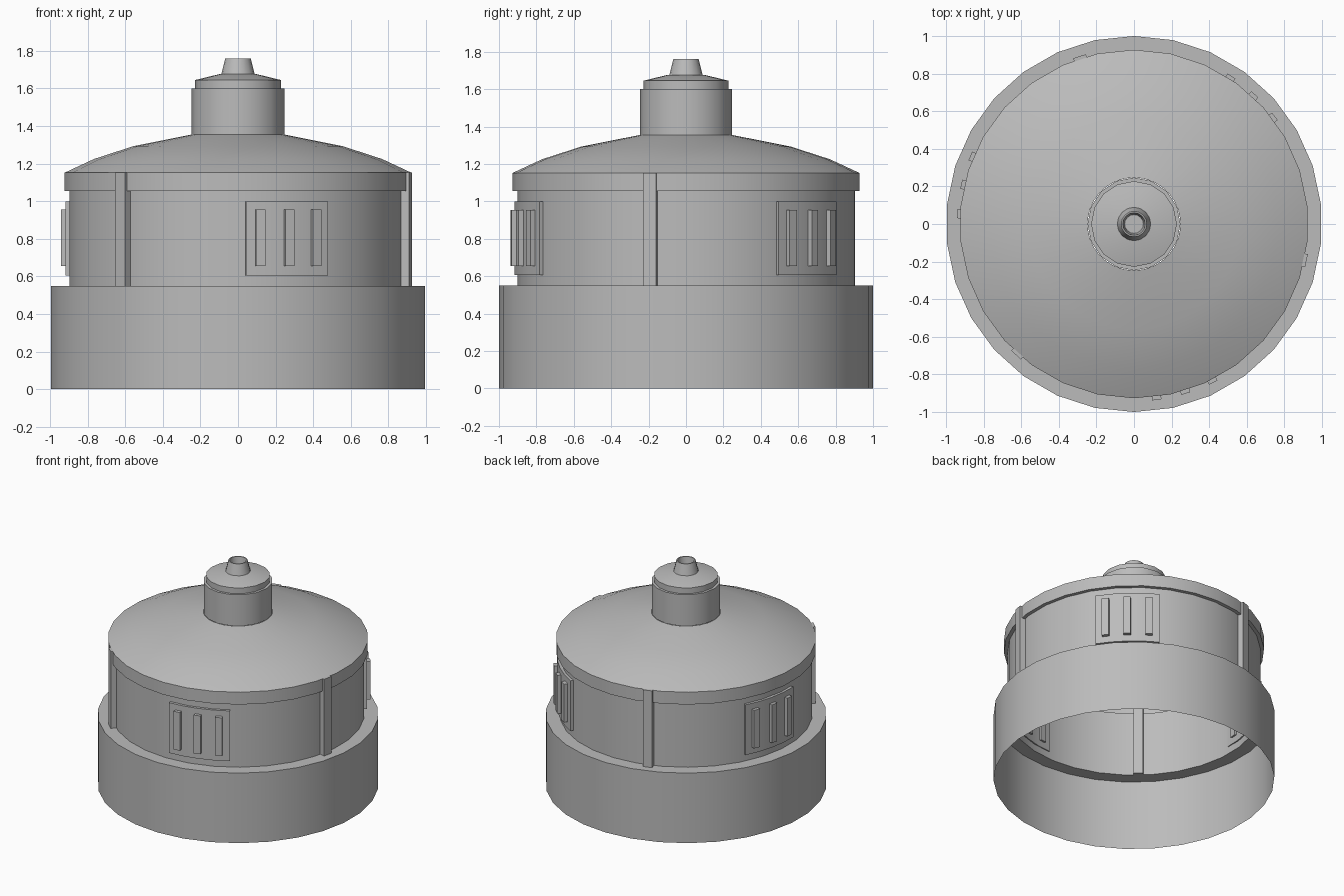
import bpy, bmesh, math

if "Cube" in bpy.data.objects:
    bpy.data.objects.remove(bpy.data.objects["Cube"])

GREY = (0.5, 0.5, 0.5, 1)
mat = bpy.data.materials.new("plain_grey")
mat.use_nodes = True
mat.diffuse_color = GREY
mat.node_tree.nodes["Principled BSDF"].inputs["Base Color"].default_value = GREY


def polar(r, angle, z):
    return (r * math.cos(angle), r * math.sin(angle), z)


def finish(name, bm):
    mesh = bpy.data.meshes.new(name)
    bm.to_mesh(mesh)
    bm.free()
    mesh.materials.append(mat)
    ob = bpy.data.objects.new(name, mesh)
    bpy.context.collection.objects.link(ob)
    bpy.ops.object.select_all(action="DESELECT")
    ob.select_set(True)
    bpy.context.view_layer.objects.active = ob
    bpy.ops.object.shade_smooth_by_angle(angle=math.radians(30))
    return ob


def lathe(name, profile, sides, closed_top=False):
    """Spin a bottom-to-top (radius, z) profile, with one corner on +y."""
    bm = bmesh.new()
    rings = []
    for r, z in profile:
        rings.append([bm.verts.new(polar(r, math.pi / 2 + math.tau * i / sides, z))
                      for i in range(sides)])
    for low, high in zip(rings, rings[1:]):
        for i in range(sides):
            j = (i + 1) % sides
            bm.faces.new((low[i], low[j], high[j], high[i]))
    if closed_top:
        bm.faces.new(rings[-1])
    return finish(name, bm)


def curved_block(name, centre, half_angle, r_in, r_out, z0, z1, steps):
    """Solid block that follows the drum wall."""
    bm = bmesh.new()
    rows = []
    for i in range(steps + 1):
        a = math.radians(centre + half_angle * (2 * i / steps - 1))
        rows.append([bm.verts.new(polar(r, a, z))
                     for r, z in ((r_in, z0), (r_out, z0), (r_out, z1), (r_in, z1))])
    for a, b in zip(rows, rows[1:]):
        for k in range(4):
            m = (k + 1) % 4
            bm.faces.new((a[k], b[k], b[m], a[m]))
    bm.faces.new(rows[0])
    bm.faces.new(rows[-1])
    bmesh.ops.recalc_face_normals(bm, faces=bm.faces)
    return finish(name, bm)


def radial_box(name, angle, width, r_in, r_out, z0, z1):
    """Straight box pointing outward at the given angle."""
    bm = bmesh.new()
    bmesh.ops.create_cube(bm, size=1)
    bmesh.ops.scale(bm, vec=(r_out - r_in, width, z1 - z0), verts=bm.verts)
    bmesh.ops.translate(bm, vec=((r_in + r_out) / 2, 0, (z0 + z1) / 2), verts=bm.verts)
    ob = finish(name, bm)
    ob.rotation_euler.z = math.radians(angle)
    return ob


# Open base skirt with its ledge, and the drum wall above
lathe("base_skirt", [(1, 0), (1, 0.55), (0.9, 0.55)], 30)
lathe("drum_wall", [(0.9, 0.55), (0.9, 1.055)], 30)

# Overhanging rim and shallow domed roof
lathe("roof", [(0.9, 1.055), (0.927, 1.055), (0.927, 1.152), (0.77, 1.225),
               (0.56, 1.293), (0.247, 1.355)], 30)

# Neck, stepped cap and hollow nozzle
lathe("neck", [(0.247, 1.355), (0.247, 1.6), (0.228, 1.6)], 16)
lathe("neck_cap", [(0.228, 1.6), (0.228, 1.645), (0.1, 1.676)], 16, True)
lathe("nozzle", [(0.09, 1.672), (0.068, 1.76), (0.06, 1.76), (0.05, 1.68)], 16, True)

# Three slatted panels alternating with three posts
for n in range(3):
    panel = -73 + 120 * n
    curved_block(f"panel_{n + 1}", panel, 14.4, 0.89, 0.918, 0.605, 1.0, 4)
    for k in (-1, 0, 1):
        radial_box(f"panel_{n + 1}_slat_{k + 2}", panel + 9.6 * k, 0.05,
                   0.875, 0.943, 0.655, 0.955)
    radial_box(f"post_{n + 1}", -12 + 120 * n, 0.07, 0.87, 0.938, 0.55, 1.153)
